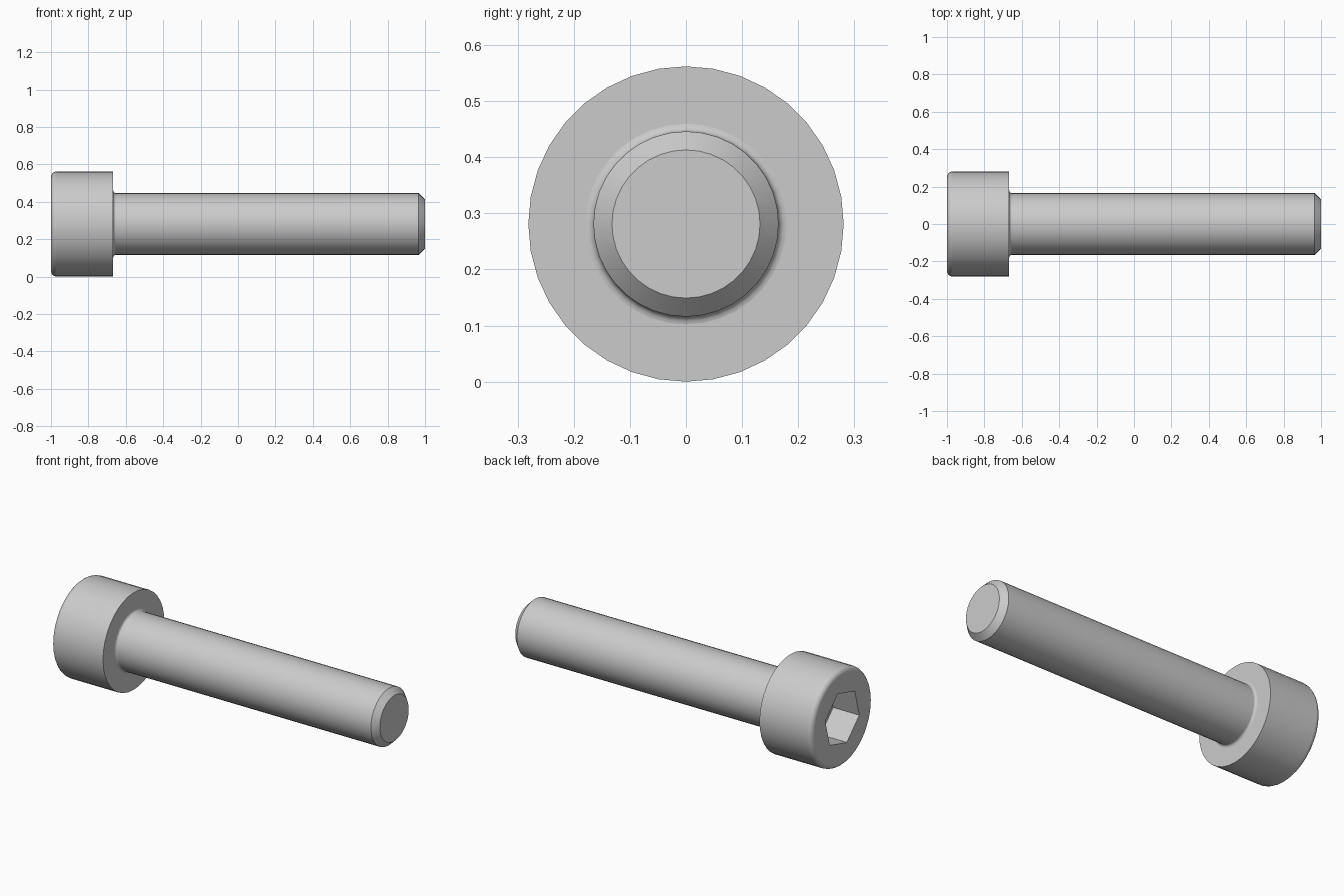
import bpy, bmesh
from math import sin, cos, pi, radians
from mathutils import Vector, Matrix

cube = bpy.data.objects.get("Cube")
if cube:
    bpy.data.objects.remove(cube)

HEAD_R = 0.281      # also the height of the screw axis
SHAFT_R = 0.165
SHOULDER = -0.667   # where the head meets the shaft
SIDES = 36

steel = bpy.data.materials.new("grey steel")
steel.use_nodes = True
colour = (0.6, 0.6, 0.6, 1)
steel.diffuse_color = colour
steel.node_tree.nodes["Principled BSDF"].inputs["Base Color"].default_value = colour


def add_object(name, bm):
    bmesh.ops.recalc_face_normals(bm, faces=bm.faces)
    mesh = bpy.data.meshes.new(name)
    bm.to_mesh(mesh)
    bm.free()
    mesh.materials.append(steel)
    obj = bpy.data.objects.new(name, mesh)
    bpy.context.collection.objects.link(obj)
    obj.location.z = HEAD_R
    return obj


def lathe(name, profile):
    """Spin (x, radius) points around the x axis."""
    bm = bmesh.new()
    verts = [bm.verts.new((x, 0, r)) for x, r in profile]
    edges = [bm.edges.new(pair) for pair in zip(verts, verts[1:])]
    bmesh.ops.spin(bm, geom=verts + edges, cent=(0, 0, 0), axis=(1, 0, 0),
                   angle=2 * pi, steps=SIDES)
    bmesh.ops.remove_doubles(bm, verts=bm.verts, dist=1e-4)
    return add_object(name, bm)


def arc(cx, cr, radius, start, end, steps):
    angles = [radians(start + (end - start) * i / steps) for i in range(steps + 1)]
    return [(cx + radius * cos(a), cr + radius * sin(a)) for a in angles]


def activate(obj):
    bpy.ops.object.select_all(action="DESELECT")
    obj.select_set(True)
    bpy.context.view_layer.objects.active = obj


# Head: cylinder with a rounded outer rim
ROUND = 0.03
head = lathe("head", [(-1, 0)]
             + arc(-1 + ROUND, HEAD_R - ROUND, ROUND, 180, 90, 5)
             + [(SHOULDER, HEAD_R), (SHOULDER, 0)])

# Hexagonal socket cut into the head
DEPTH = 0.167
bm = bmesh.new()
bmesh.ops.create_cone(bm, cap_ends=True, segments=6, radius1=0.161, radius2=0.161,
                      depth=2 * DEPTH)
bmesh.ops.rotate(bm, verts=bm.verts, matrix=Matrix.Rotation(pi / 2, 3, "Y"))
# turn so that one corner sits 15 degrees above the +y direction
corner = max((v.co for v in bm.verts), key=lambda c: c.y)
turn = radians(15) - Vector((corner.y, corner.z)).angle_signed(Vector((1, 0)))
bmesh.ops.rotate(bm, verts=bm.verts, matrix=Matrix.Rotation(turn, 3, "X"))
bmesh.ops.translate(bm, verts=bm.verts, vec=(-1, 0, 0))
cutter = add_object("socket_cutter", bm)
cutter.hide_render = True
cut = head.modifiers.new("socket", "BOOLEAN")
cut.operation = "DIFFERENCE"
cut.solver = "EXACT"
cut.object = cutter
activate(head)
bpy.ops.object.modifier_apply(modifier=cut.name)
bpy.data.objects.remove(cutter)

# Shaft: small fillet under the head, chamfered tip
FILLET = 0.014
shaft = lathe("shaft", arc(SHOULDER + FILLET, SHAFT_R + FILLET, FILLET, 180, 270, 4)
              + [(0.966, SHAFT_R), (1, 0.132), (1, 0)])

for obj in (head, shaft):
    activate(obj)
    bpy.ops.object.shade_smooth_by_angle(angle=radians(30))
    weighted = obj.modifiers.new("flat caps", "WEIGHTED_NORMAL")
    weighted.keep_sharp = True
